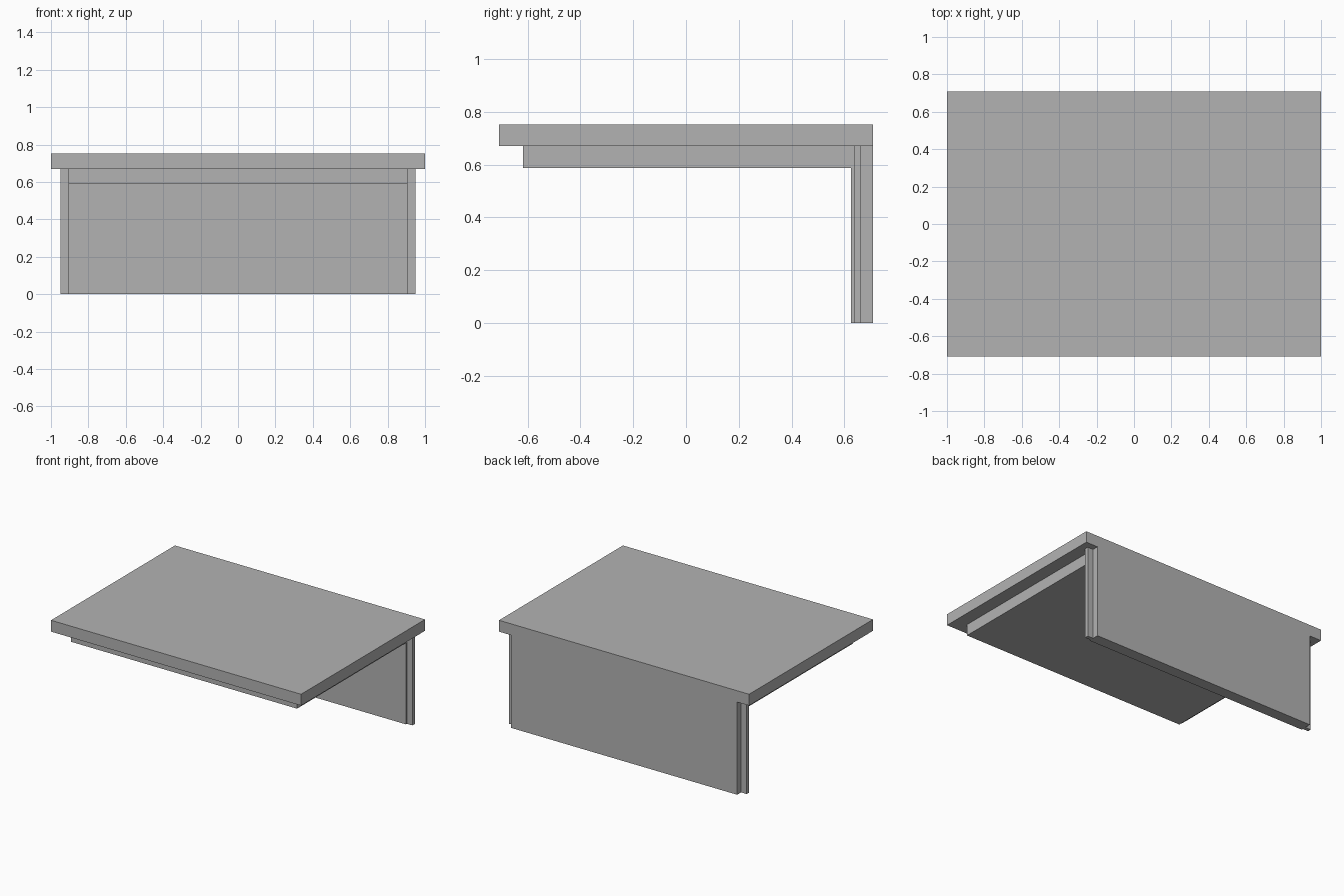
import bpy
import bmesh

cube = bpy.data.objects.get("Cube")
if cube:
    bpy.data.objects.remove(cube, do_unlink=True)

# Single plain grey finish
grey = bpy.data.materials.new("plain_grey")
grey.use_nodes = True
colour = (0.45, 0.45, 0.45, 1.0)
grey.diffuse_color = colour
grey.node_tree.nodes["Principled BSDF"].inputs["Base Color"].default_value = colour

HALF_DEPTH = 0.708
TOP_Z = 0.752
SLAB_Z = 0.67      # underside of the top slab
LINING_Z = 0.588   # underside of the lining below the slab
BODY_X = 0.905
TONGUE_X = 0.95


def extrude_profile(name, profile, x0, x1):
    """Extrude a closed (y, z) profile along x."""
    bm = bmesh.new()
    face = bm.faces.new([bm.verts.new((x0, y, z)) for y, z in profile])
    result = bmesh.ops.extrude_face_region(bm, geom=[face])
    verts = [v for v in result["geom"] if isinstance(v, bmesh.types.BMVert)]
    bmesh.ops.translate(bm, verts=verts, vec=(x1 - x0, 0, 0))
    bmesh.ops.recalc_face_normals(bm, faces=bm.faces)
    mesh = bpy.data.meshes.new(name)
    bm.to_mesh(mesh)
    bm.free()
    mesh.materials.append(grey)
    obj = bpy.data.objects.new(name, mesh)
    bpy.context.collection.objects.link(obj)
    return obj


def rectangle(y0, y1, z0, z1):
    return [(y0, z0), (y1, z0), (y1, z1), (y0, z1)]


# Wide top slab
extrude_profile("top_slab", rectangle(-HALF_DEPTH, HALF_DEPTH, SLAB_Z, TOP_Z), -1, 1)

# L-shaped body: lining under the slab, turning down into the back panel
body = [(-0.618, SLAB_Z), (-0.618, LINING_Z), (0.625, LINING_Z),
        (0.625, 0), (HALF_DEPTH, 0), (HALF_DEPTH, SLAB_Z)]
extrude_profile("lining_and_back_panel", body, -BODY_X, BODY_X)

# Narrow tongues along both side edges of the back panel
for side, sign in (("left", 1), ("right", -1)):
    extrude_profile(side + "_panel_tongue", rectangle(0.636, 0.663, 0, SLAB_Z),
                    sign * BODY_X, sign * TONGUE_X)
